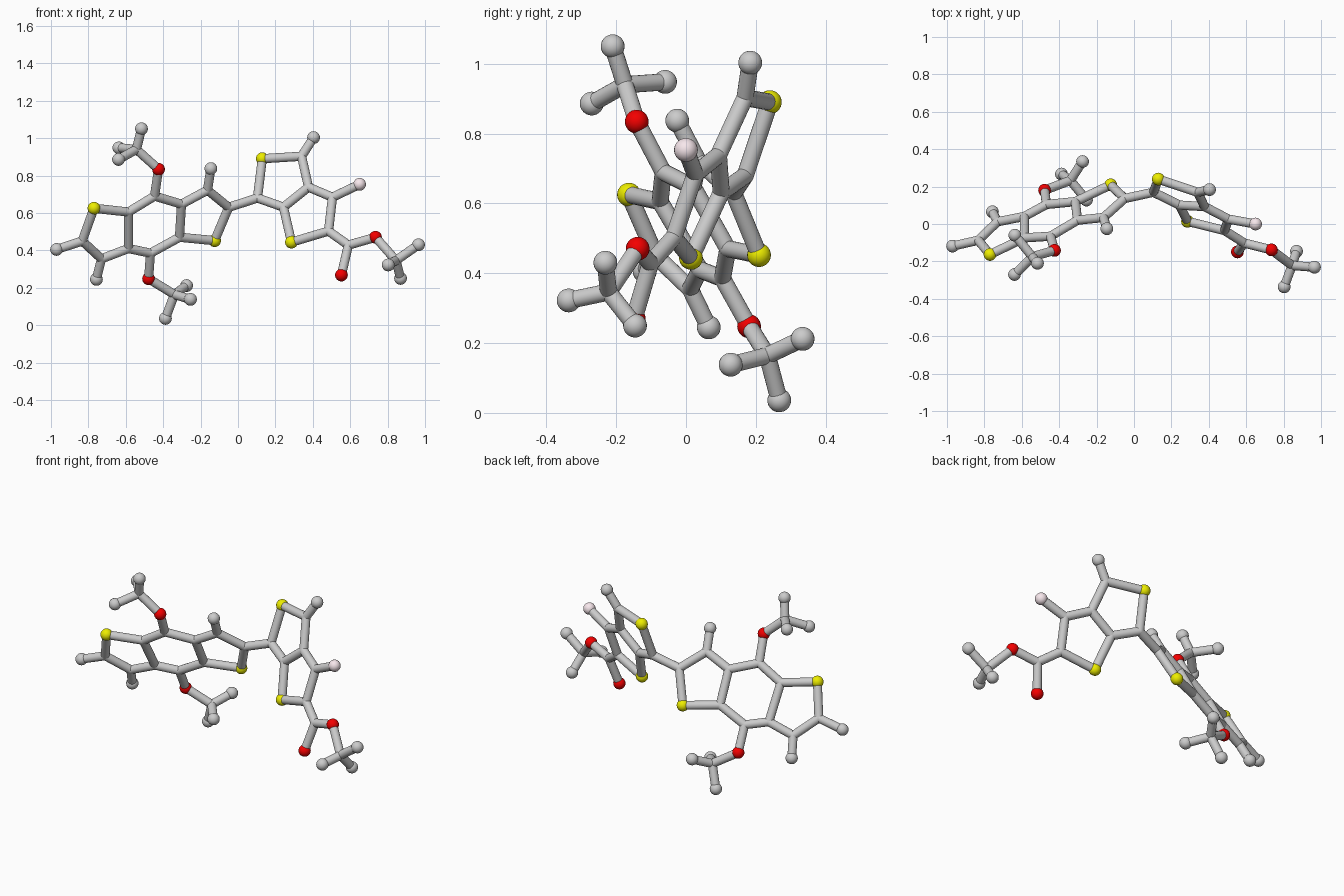
import bpy
from mathutils import Vector

if "Cube" in bpy.data.objects:
    bpy.data.objects.remove(bpy.data.objects["Cube"])

BALL, STICK = 0.034, 0.0245


def material(name, color):
    m = bpy.data.materials.new(name)
    m.diffuse_color = color
    m.use_nodes = True
    m.node_tree.nodes["Principled BSDF"].inputs["Base Color"].default_value = m.diffuse_color
    return m


YELLOW = material("yellow", (0.85, 0.85, 0.0, 1))
RED = material("red", (0.9, 0.0, 0.0, 1))
PINK = material("pink", (0.93, 0.80, 0.84, 1))


def ball(name, p, r=BALL, mat=None):
    bpy.ops.mesh.primitive_uv_sphere_add(segments=24, ring_count=16, radius=r, location=p)
    o = bpy.context.object
    o.name = name
    bpy.ops.object.shade_smooth()
    if mat:
        o.data.materials.append(mat)


def stick(name, a, b):
    a, b = Vector(a), Vector(b)
    d = b - a
    bpy.ops.mesh.primitive_cylinder_add(vertices=20, radius=STICK, depth=d.length, location=(a + b) / 2)
    o = bpy.context.object
    o.name = name
    o.rotation_euler = d.to_track_quat('Z', 'Y').to_euler()
    bpy.ops.object.shade_smooth_by_angle()


# flat groups: points given in x, z and dropped onto a tilted plane
def on_plane(points, a, b, c):
    return {k: (x, a * x + b * z + c, z) for k, (x, z) in points.items()}


atoms = on_plane({
    "sulfur_a": (-.77, .625), "a1": (-.833, .45), "a2": (-.73, .355),
    "a3": (-.586, .41), "a4": (-.586, .605), "a5": (-.446, .69),
    "a6": (-.302, .647), "a7": (-.313, .47), "a8": (-.468, .385),
    "sulfur_b": (-.125, .452), "a9": (-.05, .63), "a10": (-.163, .722),
    "end_a1": (-.97, .405), "end_a2": (-.757, .245), "end_a10": (-.145, .837),
    "oxygen_a": (-.425, .834), "oxygen_b": (-.478, .248),
}, .42, -.587, .527)

atoms.update(on_plane({
    "b1": (.104, .68), "sulfur_c": (.13, .89), "b2": (.34, .903),
    "b3": (.377, .738), "b4": (.243, .631), "sulfur_d": (.286, .444),
    "b5": (.484, .503), "b6": (.505, .684), "fluorine": (.65, .753),
    "end_b2": (.404, 1.003), "b7": (.59, .428),
    "oxygen_c": (.553, .268), "oxygen_d": (.735, .47),
}, -.362, .38, -.051))

# three-pronged end groups: hub followed by three tips
tripods = {
    "oxygen_a": [(-.543, -.175, .94), (-.516, -.21, 1.05), (-.637, -.06, .948), (-.639, -.27, .886)],
    "oxygen_b": [(-.34, .233, .164), (-.275, .334, .212), (-.254, .128, .138), (-.388, .267, .036)],
    "oxygen_d": [(.845, -.222, .346), (.965, -.231, .43), (.803, -.336, .322), (.869, -.146, .25)],
}

# bond chains
chains = """sulfur_a a1 a2 a3 a4 sulfur_a
a4 a5 a6 a7 a8 a3
a7 sulfur_b a9 a10 a6
a1 end_a1
a2 end_a2
a10 end_a10
a5 oxygen_a
a8 oxygen_b
a9 b1 sulfur_c b2 b3 b4 b1
b4 sulfur_d b5 b6 b3
b6 fluorine
b2 end_b2
b5 b7 oxygen_d
b7 oxygen_c"""
for line in chains.splitlines():
    ks = line.split()
    for p, q in zip(ks, ks[1:]):
        stick(f"bond_{p}_{q}", atoms[p], atoms[q])

# atoms: full balls on ends and coloured atoms, small joints on carbons
for k, p in atoms.items():
    kind = k.split("_")[0]
    mat = {"sulfur": YELLOW, "oxygen": RED, "fluorine": PINK}.get(kind)
    if mat or kind == "end":
        ball(k, p, BALL, mat)
    else:
        ball("joint_" + k, p, STICK)

# end groups
for k, (hub, *tips) in tripods.items():
    stick(f"bond_{k}_hub", atoms[k], hub)
    ball(f"joint_{k}_hub", hub, STICK)
    for i, t in enumerate(tips):
        stick(f"bond_{k}_tip_{i}", hub, t)
        ball(f"tip_{k}_{i}", t)
